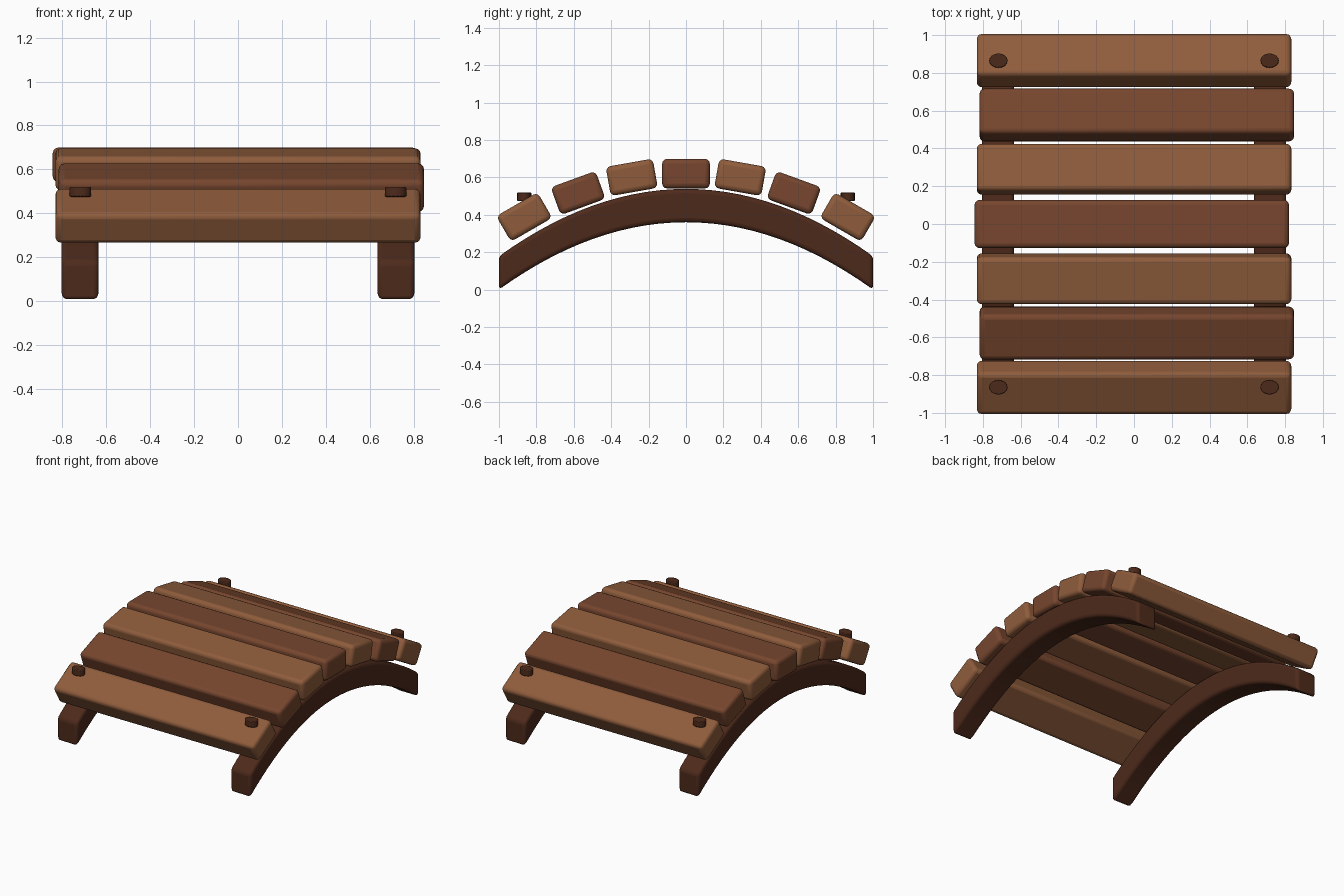
import bpy, bmesh, math
from mathutils import Matrix

if "Cube" in bpy.data.objects:
    bpy.data.objects.remove(bpy.data.objects["Cube"])


def material(name, rgb):
    m = bpy.data.materials.new(name)
    m.diffuse_color = (*rgb, 1)
    m.use_nodes = True
    m.node_tree.nodes["Principled BSDF"].inputs["Base Color"].default_value = m.diffuse_color
    return m


LIGHT = material("light_wood", (0.275, 0.108, 0.045))
RED = material("red_wood", (0.185, 0.062, 0.028))
DARK = material("dark_wood", (0.075, 0.023, 0.011))


def finish(name, bm, mat, bevel, segments=3):
    bmesh.ops.recalc_face_normals(bm, faces=bm.faces)
    mesh = bpy.data.meshes.new(name)
    bm.to_mesh(mesh)
    bm.free()
    mesh.materials.append(mat)
    ob = bpy.data.objects.new(name, mesh)
    bpy.context.collection.objects.link(ob)
    mod = ob.modifiers.new("rounded_edges", 'BEVEL')
    mod.width = bevel
    mod.segments = segments
    mod.limit_method = 'ANGLE'
    mod.angle_limit = math.radians(35)
    bpy.ops.object.select_all(action='DESELECT')
    ob.select_set(True)
    bpy.context.view_layer.objects.active = ob
    bpy.ops.object.shade_smooth_by_angle(angle=math.radians(35))
    return ob


# Arched side beams: parabola profile of constant height, pulled sideways
def beam(name, x, width=0.17, height=0.178, rise=0.36, steps=28):
    bm = bmesh.new()
    ys = [-1 + 2 * i / steps for i in range(steps + 1)]
    rings = []
    for y in ys:
        z = rise * (1 - y * y)
        rings.append([bm.verts.new((x + sx * width / 2, y, z + dz))
                      for sx, dz in ((-1, 0), (1, 0), (1, height), (-1, height))])
    for a, b in zip(rings, rings[1:]):
        for i in range(4):
            j = (i + 1) % 4
            bm.faces.new((a[i], a[j], b[j], b[i]))
    bm.faces.new(rings[0])
    bm.faces.new(rings[-1])
    finish(name, bm, DARK, 0.022)


beam("left_beam", -0.72)
beam("right_beam", 0.72)

# Deck planks following the arch: y, z, tilt in degrees, sideways offset
PLANKS = [(-0.865, 0.388, 30, 0), (-0.577, 0.516, 20, 0.015), (-0.29, 0.6, 10, 0),
          (0, 0.62, 0, -0.012),
          (0.29, 0.6, -10, 0), (0.577, 0.516, -20, 0.015), (0.865, 0.388, -30, 0)]
for i, (y, z, tilt, x) in enumerate(PLANKS):
    bm = bmesh.new()
    bmesh.ops.create_cube(bm, size=1, matrix=Matrix.Diagonal((1.665, 0.255, 0.158, 1)))
    ob = finish(f"plank_{i + 1}", bm, RED if i % 2 else LIGHT, 0.026)
    ob.location = (x, y, z)
    ob.rotation_euler.x = math.radians(tilt)

# Oval pegs on the end planks
for sx in (-1, 1):
    for sy in (-1, 1):
        bm = bmesh.new()
        bmesh.ops.create_cone(bm, cap_ends=True, segments=16, radius1=1, radius2=1, depth=1,
                              matrix=Matrix.Diagonal((0.049, 0.038, 0.046, 1)))
        ob = finish(f"{'front' if sy < 0 else 'back'}_{'left' if sx < 0 else 'right'}_peg",
                    bm, DARK, 0.005, 2)
        ob.location = (sx * 0.718, sy * 0.865, 0.497)
